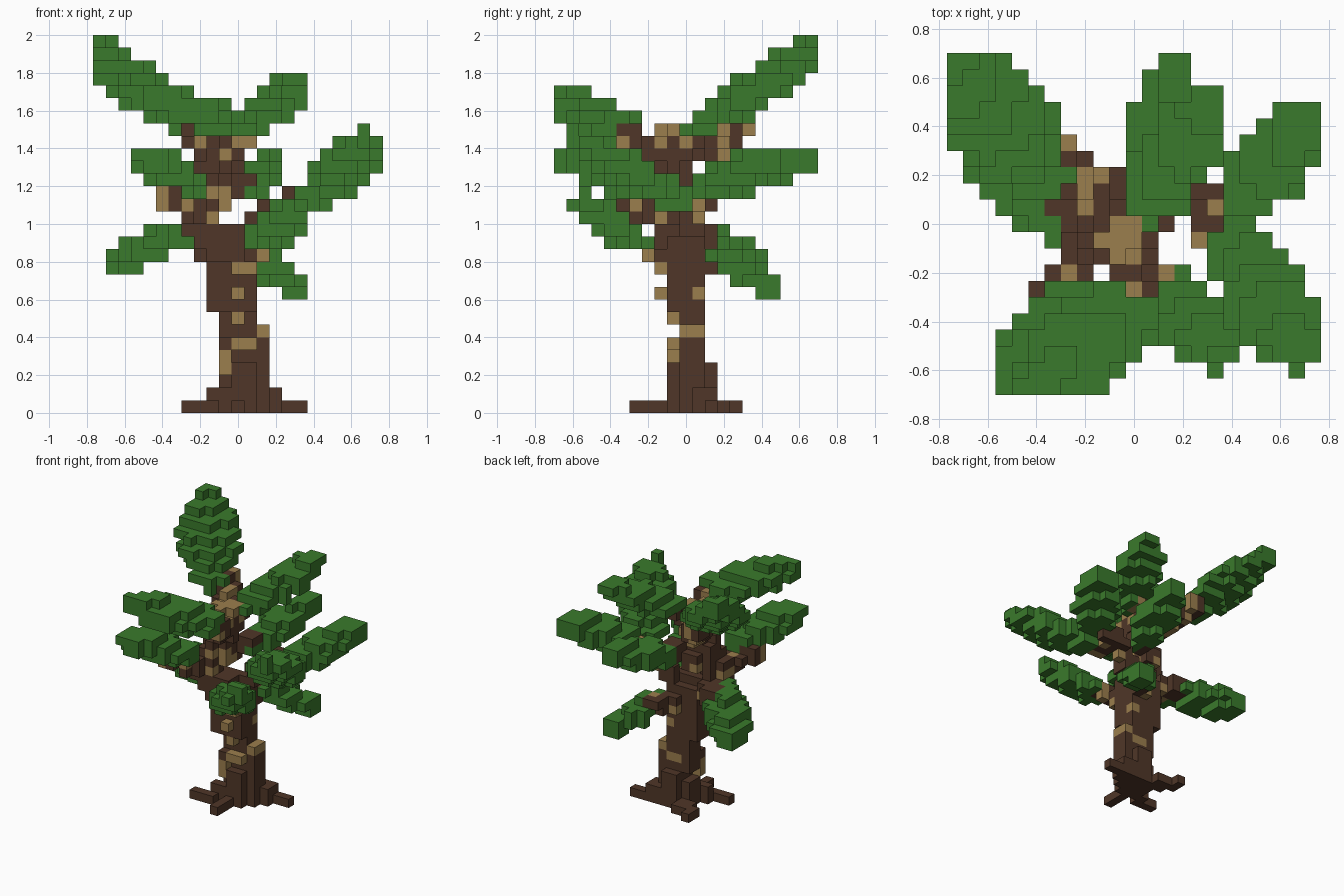
import bpy
import random
from math import floor
from mathutils import Vector

random.seed(4)
CELL = 1 / 15
LIMITS = (23, 21, 30)
ORIGIN = Vector((11.5, 10.5, 0))
HALF = Vector((0.5, 0.5, 0.5))
SIDES = [Vector(s) for s in ((1, 0, 0), (-1, 0, 0), (0, 1, 0), (0, -1, 0), (0, 0, 1), (0, 0, -1))]

if "Cube" in bpy.data.objects:
    bpy.data.objects.remove(bpy.data.objects["Cube"])


def material(name, rgb):
    mat = bpy.data.materials.new(name)
    mat.use_nodes = True
    mat.diffuse_color = (*rgb, 1)
    mat.node_tree.nodes["Principled BSDF"].inputs["Base Color"].default_value = (*rgb, 1)
    return mat


MATERIALS = [material("dark bark", (0.08, 0.037, 0.021)),
             material("pale bark", (0.33, 0.21, 0.075)),
             material("leaf green", (0.042, 0.195, 0.025))]
BARK, PALE, LEAF = range(3)
cells = {}   # cell -> colour slot
parts = {}   # part name -> its cells


def add(name, found, slot):
    own = parts.setdefault(name, [])
    for c in found:
        if c not in cells:
            cells[c] = slot
            own.append(c)


def box(x0, x1, y0, y1, z0, z1):
    return [(x, y, z) for x in range(x0, x1) for y in range(y0, y1) for z in range(z0, z1)]


def near(points, margin):
    """Grid cells around some points, within the grid."""
    spans = []
    for axis, limit in enumerate(LIMITS):
        values = [p[axis] for p in points]
        spans += [max(floor(min(values) - margin), 0), min(floor(max(values) + margin) + 1, limit)]
    return box(*spans)


def limb(name, radius, *path):
    """Blocky tube along a path."""
    path = [Vector(p) for p in path]
    found = []
    for c in near(path, radius):
        p = Vector(c) + HALF
        for a, b in zip(path, path[1:]):
            t = max(0, min(1, (p - a).dot(b - a) / (b - a).length_squared))
            if (a.lerp(b, t) - p).length <= radius:
                found.append(c)
                break
    add(name, found, BARK)
    for c in parts[name]:
        if random.random() < 0.12:
            cells[c] = PALE


def frond(name, base, tip, width, height):
    """Flattened, sloping leaf mass, narrowing to both ends."""
    a, b = Vector(base), Vector(tip)
    run = (b - a).to_2d()
    found = []
    for c in near((a, b), 4):
        p = Vector(c) + HALF
        t = (p - a).to_2d().dot(run) / run.length_squared
        if not 0 < t < 1:
            continue
        taper = (4 * t * (1 - t)) ** 0.6
        side = ((p - a).to_2d() - run * t).length / (width * taper)
        rise = (p.z - a.lerp(b, t).z) / (height * max(taper, 0.6))
        if side * side + rise * rise <= 1:
            found.append(c)
    add(name, found, LEAF)


# Trunk, stacked from slabs, flaring at the ground
for slab in ((11, 13, 9, 13, 0, 4), (10, 14, 10, 12, 0, 3), (13, 15, 11, 13, 0, 2),
             (11, 14, 10, 12, 3, 7), (10, 13, 9, 12, 5, 6), (10, 13, 10, 12, 4, 9),
             (9, 13, 9, 12, 8, 14), (9, 12, 8, 11, 12, 15)):
    add("trunk", box(*slab), BARK)

# Knots standing out of the trunk
for knot in ((10, 11, 9, 10, 3, 5), (11, 12, 9, 10, 7, 8), (11, 12, 8, 9, 9, 10)):
    add("trunk", box(*knot), PALE)

# Roots
for root in ((14, 17, 12, 13, 0, 1), (7, 10, 8, 9, 0, 1), (9, 11, 9, 10, 0, 2),
             (11, 12, 6, 9, 0, 1), (8, 9, 13, 15, 0, 1), (9, 11, 12, 14, 0, 1)):
    add("roots", box(*root), BARK)

# Limbs
limb("main_limb", 1.5, (10, 10, 13), (8.5, 9, 15.5), (9.5, 10, 18), (10.8, 9.8, 22))
limb("crown_limb", 1.15, (10, 11, 20.5), (8.5, 13, 21.5), (7, 15, 22.7))
limb("front_limb", 1, (10.5, 9, 20.5), (12, 6, 21.9))
limb("front_right_limb", 1.05, (8.5, 8, 15.5), (7, 6.8, 16.5), (5.5, 6, 17.3))
limb("back_right_limb", 1.25, (9, 10.5, 13.5), (7, 11.8, 14.2))
limb("left_limb", 0.95, (12, 10.5, 13.5), (14, 11.5, 16), (17, 12.5, 17.3))
limb("front_left_limb", 0.8, (16.3, 12, 17), (16, 10, 16.5), (15.8, 9.4, 16.4))
limb("low_front_limb", 0.95, (12, 9, 12), (13, 7, 13.2))
limb("low_back_limb", 0.95, (12, 12, 12), (13.2, 14, 12.6))
limb("back_limb", 0.95, (10, 11, 17), (12, 12, 18.3))
limb("top_back_limb", 0.9, (10.5, 10.5, 21.5), (12, 12, 22.8))

# Pale bark patches on the trunk and limbs
for patch in ((11, 13, 9, 12, 5, 6), (13, 14, 10, 12, 6, 7), (12, 13, 11, 12, 9, 10),
              (9, 13, 10, 11, 22, 24), (9, 12, 9, 10, 22, 24), (10, 12, 7, 9, 22, 24),
              (8, 11, 13, 14, 20, 24), (8, 9, 12, 13, 20, 24), (7, 8, 15, 16, 22, 24),
              (16, 17, 11, 12, 15, 18), (15, 17, 9, 10, 15, 18), (5, 6, 5, 6, 15, 20),
              (7, 8, 5, 8, 16, 19), (11, 12, 5, 6, 21, 24), (13, 14, 7, 8, 12, 15),
              (9, 11, 8, 10, 17, 18)):
    for c in box(*patch):
        if c in cells:
            cells[c] = PALE

# Fronds
frond("crown_frond", (7.2, 12.2, 22.7), (-0.5, 21.3, 29.8), 3.1, 1.5)
frond("top_back_frond", (11.3, 10, 22.3), (16.8, 18.9, 26.6), 2.4, 1.4)
frond("back_frond", (11.8, 11.2, 17.6), (14.3, 21.6, 20.3), 2.1, 1.3)
frond("back_left_frond", (17, 10.8, 17.4), (23.1, 18.2, 20.5), 2.5, 1.5)
frond("front_left_frond", (16.9, 11, 16.3), (22.1, 1.4, 21.9), 2.6, 1.7)
frond("front_frond", (13.2, 6.5, 22.4), (4.2, -0.4, 25.1), 2.8, 1.5)
frond("front_right_frond", (8.5, 7.3, 17.6), (3.4, -0.7, 21), 2.3, 1.4)
frond("low_front_frond", (12.3, 8.2, 12.6), (17.5, 1.5, 17.3), 2.1, 1.5)
frond("low_right_frond", (7.6, 9.2, 14.4), (0.8, 17.2, 11.7), 2.2, 1.5)
frond("low_back_frond", (12.3, 12, 12.8), (17.2, 18.3, 9.3), 1.7, 1.2)

# Turn each part into a mesh of its exposed cell sides
for name, own in parts.items():
    verts, faces, slots = {}, [], []
    for c in own:
        middle = Vector(c) + HALF
        for n in SIDES:
            if tuple(int(v) for v in Vector(c) + n) in cells:
                continue
            u = Vector((n.y, n.z, n.x))
            w = n.cross(u)
            face = []
            for su, sw in ((-1, -1), (1, -1), (1, 1), (-1, 1)):
                corner = middle + (n + u * su + w * sw) / 2
                key = tuple(round(v) for v in corner)
                face.append(verts.setdefault(key, len(verts)))
            faces.append(face)
            slots.append(cells[c])
    mesh = bpy.data.meshes.new(name)
    mesh.from_pydata([(Vector(v) - ORIGIN) * CELL for v in verts], [], faces)
    for mat in MATERIALS:
        mesh.materials.append(mat)
    mesh.polygons.foreach_set("material_index", slots)
    mesh.update()
    bpy.context.collection.objects.link(bpy.data.objects.new(name, mesh))
